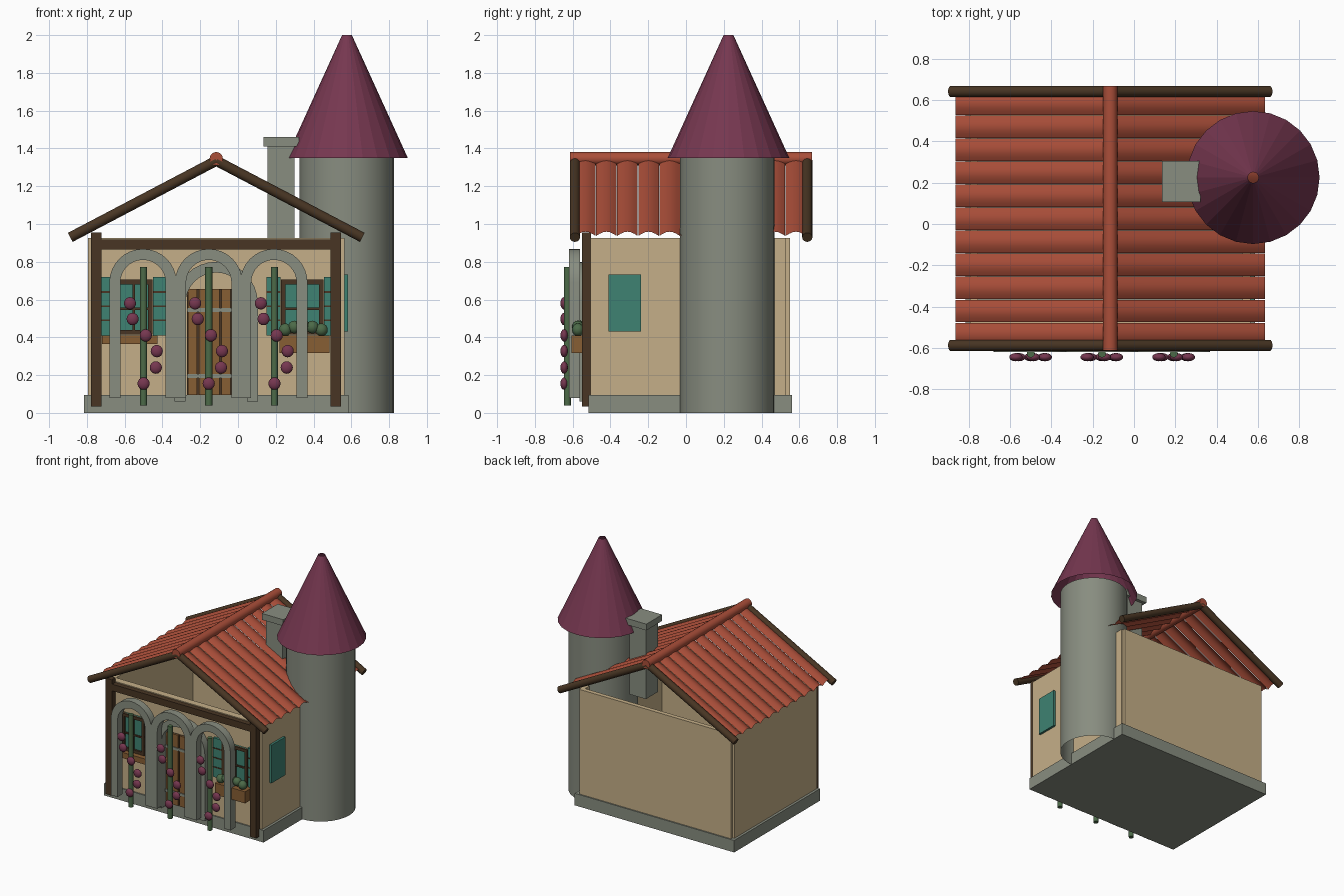
import bpy, bmesh, math
from mathutils import Vector

if "Cube" in bpy.data.objects:
    bpy.data.objects.remove(bpy.data.objects["Cube"])


def material(name, r, g, b):
    m = bpy.data.materials.new(name)
    lin = [((c / 255 + 0.055) / 1.055) ** 2.4 for c in (r, g, b)]
    m.diffuse_color = (*lin, 1)
    m.use_nodes = True
    m.node_tree.nodes["Principled BSDF"].inputs["Base Color"].default_value = m.diffuse_color
    return m


STONE = material("grey stone", 136, 141, 128)
PLASTER = material("tan plaster", 197, 175, 136)
DARK = material("dark wood", 72, 53, 35)
WOOD = material("light wood", 135, 94, 52)
TILE = material("terracotta", 170, 78, 57)
PURPLE = material("plum", 118, 55, 80)
TEAL = material("teal", 62, 130, 114)
GREEN = material("leaf green", 76, 106, 72)


def finish(name, bm, mat, smooth=False):
    bmesh.ops.recalc_face_normals(bm, faces=bm.faces)
    me = bpy.data.meshes.new(name)
    bm.to_mesh(me)
    bm.free()
    me.materials.append(mat)
    ob = bpy.data.objects.new(name, me)
    bpy.context.collection.objects.link(ob)
    if smooth:
        bpy.context.view_layer.objects.active = ob
        ob.select_set(True)
        bpy.ops.object.shade_smooth_by_angle(angle=math.radians(40))
        ob.select_set(False)
    return ob


def box(name, x, y, z, mat):
    bm = bmesh.new()
    bmesh.ops.create_cube(bm, size=1)
    for v in bm.verts:
        v.co = [lo + (c + 0.5) * (hi - lo) for c, (lo, hi) in zip(v.co, (x, y, z))]
    return finish(name, bm, mat)


def tube(name, a, b, r1, r2, mat, seg=16, caps=True, smooth=True):
    a, b = Vector(a), Vector(b)
    bm = bmesh.new()
    bmesh.ops.create_cone(bm, cap_ends=caps, segments=seg, radius1=r1,
                          radius2=r2, depth=(b - a).length)
    bm.transform((b - a).to_track_quat('Z', 'Y').to_matrix().to_4x4())
    bmesh.ops.translate(bm, verts=bm.verts, vec=(a + b) / 2)
    return finish(name, bm, mat, smooth)


def ball(name, centre, radii, mat):
    bm = bmesh.new()
    bmesh.ops.create_uvsphere(bm, u_segments=14, v_segments=8, radius=1)
    bmesh.ops.scale(bm, verts=bm.verts, vec=radii)
    bmesh.ops.translate(bm, verts=bm.verts, vec=centre)
    return finish(name, bm, mat, True)


def arch(name, cx, spring, ro, ri, bottom, y0, y1):
    """Round arch with straight legs, extruded from y0 to y1."""
    bm = bmesh.new()
    rows = [(1, 0, bottom)]
    rows += [(math.cos(t), math.sin(t), spring)
             for t in (math.pi * i / 16 for i in range(17))]
    rows += [(-1, 0, bottom)]
    pairs = [[bm.verts.new((cx + c * r, y0, z + s * r)) for r in (ro, ri)]
             for c, s, z in rows]
    faces = [bm.faces.new((p[0], p[1], q[1], q[0])) for p, q in zip(pairs, pairs[1:])]
    ext = bmesh.ops.extrude_face_region(bm, geom=faces, use_keep_orig=True)
    moved = [g for g in ext["geom"] if isinstance(g, bmesh.types.BMVert)]
    bmesh.ops.translate(bm, verts=moved, vec=(0, y1 - y0, 0))
    return finish(name, bm, STONE, True)


# Base and open-topped walls
box("base", (-0.815, 0.585), (-0.515, 0.56), (0, 0.095), STONE)
box("front_wall", (-0.795, 0.565), (-0.505, -0.45), (0.095, 0.925), PLASTER)
box("back_wall", (-0.78, 0.55), (0.515, 0.55), (0.095, 0.925), PLASTER)
box("left_wall", (-0.795, -0.755), (-0.45, 0.53), (0.095, 0.925), PLASTER)
box("right_wall", (0.525, 0.565), (-0.45, 0.53), (0.095, 0.925), PLASTER)

# Timber frame on the front
box("left_post", (-0.777, -0.723), (-0.55, -0.503), (0.035, 0.955), DARK)
box("right_post", (0.49, 0.545), (-0.55, -0.503), (0.035, 0.955), DARK)
box("front_beam", (-0.77, 0.54), (-0.545, -0.503), (0.865, 0.918), DARK)

# Tower, conical roof and chimney
tube("tower", (0.575, 0.218, 0), (0.575, 0.218, 1.36), 0.25, 0.25, STONE, 32, False)
tube("tower_roof", (0.577, 0.225, 1.35), (0.577, 0.225, 2.0), 0.322, 0.026,
     PURPLE, 24, False, False)
box("chimney", (0.156, 0.3), (0.13, 0.28), (0.85, 1.41), STONE)
box("chimney_cap", (0.135, 0.322), (0.107, 0.305), (1.41, 1.46), STONE)

# Main roof: ridge, gable beams and rows of arched tiles on both slopes
RX, RZ, RUN, SLOPE = -0.115, 1.335, 0.75, 0.525
tube("ridge", (RX, -0.613, 1.346), (RX, 0.668, 1.346), 0.035, 0.035, TILE)
for side, sx in (("left", -1), ("right", 1)):
    for end, y in (("front", -0.588), ("back", 0.642)):
        tube(f"{side}_{end}_rafter", (RX, y, RZ), (RX + sx * 0.773, y, RZ - 0.773 * SLOPE),
             0.027, 0.027, DARK)
    bm = bmesh.new()
    count, start, pitch = 11, -0.588, 0.1115
    for i in range(count):
        rows = []
        for k in range(7):
            t = k / 6
            y = start + i * pitch + 0.001 + t * (pitch - 0.003)
            h = 0.022 * math.sin(math.pi * t) - 0.004
            rows.append([bm.verts.new((RX + sx * d, y, RZ - d * SLOPE + h))
                         for d in (0, RUN)])
        for p, q in zip(rows, rows[1:]):
            bm.faces.new((p[0], p[1], q[1], q[0]))
    bm.normal_update()
    finish(f"{side}_roof_tiles", bm, TILE, True)

# Front arcade and door surround
for n, cx in enumerate((-0.503, -0.155, 0.19), 1):
    arch(f"arcade_arch_{n}", cx, 0.69, 0.178, 0.12, 0.078, -0.62, -0.56)
arch("door_arch", -0.115, 0.58, 0.22, 0.163, 0.06, -0.565, -0.505)

# Plank door with two straps
box("door_backing", (-0.27, -0.03), (-0.515, -0.5), (0.095, 0.655), DARK)
for i in range(4):
    x = -0.265 + i * 0.059
    box(f"door_plank_{i + 1}", (x, x + 0.048), (-0.525, -0.51), (0.095, 0.655), WOOD)
for n, z in enumerate((0.195, 0.545), 1):
    box(f"door_strap_{n}", (-0.27, -0.03), (-0.532, -0.52), (z - 0.01, z + 0.01), STONE)


# Windows with frames, glazing bars and shutters
def window(tag, cx, hw):
    z0, z1 = 0.415, 0.705
    box(f"{tag}_glass", (cx - hw, cx + hw), (-0.515, -0.5), (z0, z1), TEAL)
    for s, e in ((-1, "left"), (1, "right")):
        x = cx + s * (hw - 0.012)
        box(f"{tag}_{e}_frame", (x - 0.012, x + 0.012), (-0.53, -0.505), (z0, z1), DARK)
        x = cx + s * (hw + 0.04)
        box(f"{tag}_{e}_shutter", (x - 0.038, x + 0.038), (-0.525, -0.5), (0.41, 0.72), TEAL)
        for n, z in enumerate((0.49, 0.565, 0.64), 1):
            box(f"{tag}_{e}_shutter_slat_{n}", (x - 0.038, x + 0.038),
                (-0.529, -0.52), (z - 0.004, z + 0.004), DARK)
    for n, z in ((("sill"), z0 + 0.012), ("head", z1 - 0.012)):
        box(f"{tag}_{n}", (cx - hw, cx + hw), (-0.53, -0.505), (z - 0.012, z + 0.012), DARK)
    box(f"{tag}_bar_across", (cx - hw, cx + hw), (-0.525, -0.51), (0.545, 0.557), DARK)
    box(f"{tag}_bar_up", (cx - 0.006, cx + 0.006), (-0.525, -0.51), (z0, z1), DARK)


window("left_window", -0.552, 0.1)
window("right_window", 0.34, 0.112)
box("side_window", (0.56, 0.583), (-0.41, -0.237), (0.43, 0.732), TEAL)

# Flower boxes, with bushes in the right one
box("left_flower_box", (-0.72, -0.425), (-0.56, -0.505), (0.365, 0.41), WOOD)
box("right_flower_box", (0.22, 0.485), (-0.605, -0.505), (0.318, 0.41), WOOD)
for i in range(5):
    ball(f"bush_{i + 1}", (0.25 + i * 0.048, -0.572, 0.44 + 0.02 * math.sin(math.pi * i / 4)),
         (0.034, 0.032, 0.034), GREEN)

# Climbing vines with fruit
FRUIT = ((-0.072, 0.58), (-0.058, 0.497), (0.012, 0.41),
         (0.07, 0.327), (0.065, 0.24), (0, 0.155))
for n, x in enumerate((-0.5, -0.155, 0.193), 1):
    tube(f"vine_{n}", (x, -0.628, 0.04), (x, -0.628, 0.772), 0.019, 0.019, GREEN, 12)
    for k, (dx, z) in enumerate(FRUIT, 1):
        ball(f"vine_{n}_fruit_{k}", (x + dx, -0.645, z), (0.033, 0.02, 0.033), PURPLE)
